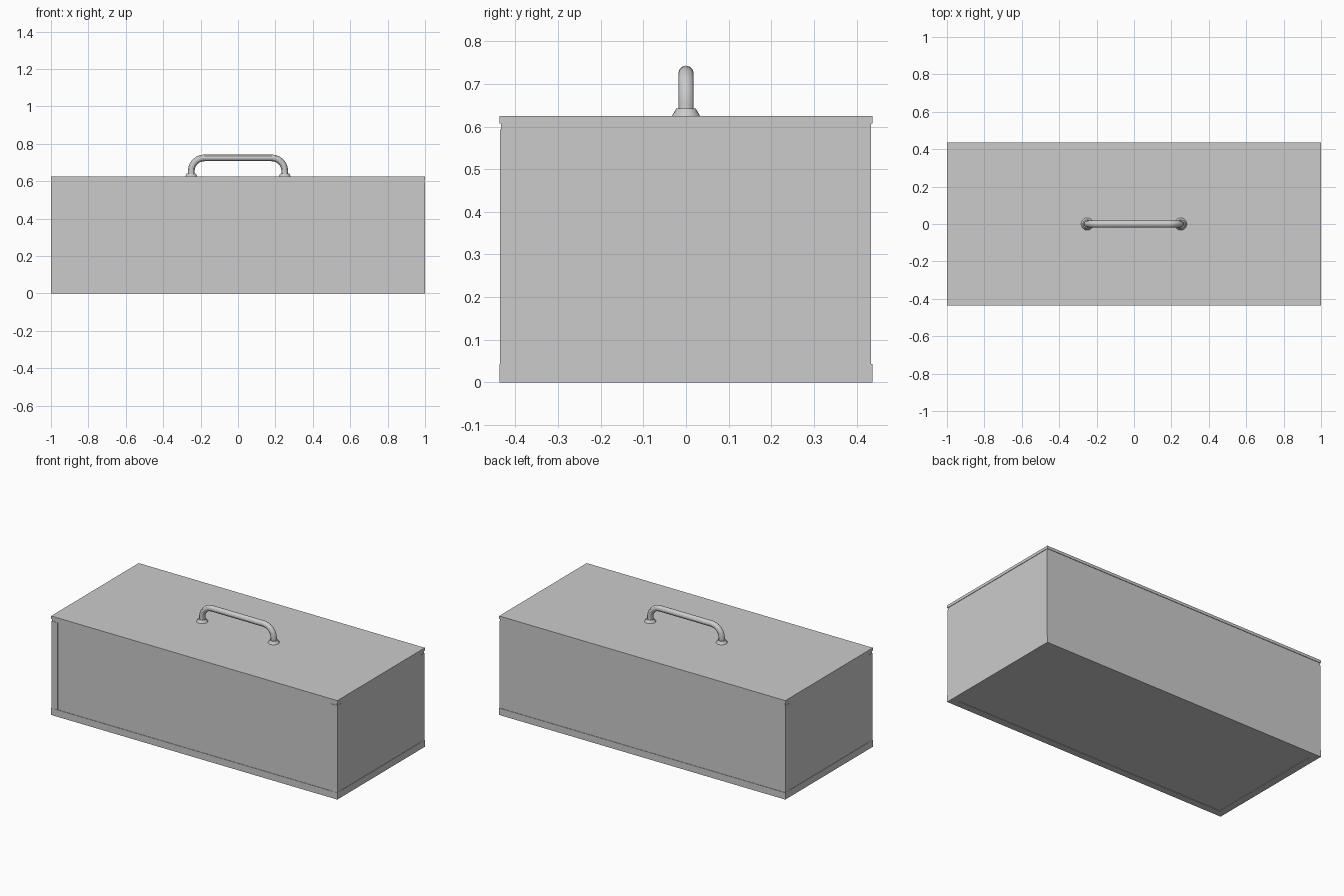
import bpy
from math import sin, cos, pi

if "Cube" in bpy.data.objects:
    bpy.data.objects.remove(bpy.data.objects["Cube"])

X, Y, H = 1.0, 0.437, 0.625   # outer half sizes and body height
STEP = 0.003                  # thickness of the folded sheet flanges
FL = 0.045                    # flange width


def box(name, lo, hi):
    bpy.ops.mesh.primitive_cube_add(size=1, location=[(a + b) / 2 for a, b in zip(lo, hi)])
    ob = bpy.context.object
    ob.name = name
    ob.scale = [b - a for a, b in zip(lo, hi)]
    bpy.ops.object.transform_apply(location=False, rotation=False, scale=True)
    return ob


# Inner sheet body; the back panel lies flush with the side flanges
box("body", (-X + STEP, -Y + STEP, STEP), (X - STEP, Y - STEP, H - 0.002))

# Lid with a short lip
box("lid", (-X, -Y, H - 0.018), (X, Y, H))

# Bottom tray rim
for s, side in ((-1, "left"), (1, "right")):
    xs = sorted((s * X, s * (X - FL)))
    box("rim_" + side, (xs[0], -Y, 0), (xs[1], Y, FL - 0.002))
for s, side in ((-1, "front"), (1, "back")):
    ys = sorted((s * Y, s * (Y - FL)))
    box("rim_" + side, (-X + FL, ys[0], 0), (X - FL, ys[1], FL - 0.002))

# Vertical corner flanges on the front and both ends
for s, side in ((-1, "left"), (1, "right")):
    xs = sorted((s * (X - 0.001), s * (X - FL)))
    box("front_corner_" + side, (xs[0], -Y + 0.001, FL - 0.002), (xs[1], -Y + FL, H - 0.032))
    box("back_corner_" + side, (xs[0], Y - FL, FL - 0.002), (xs[1], Y - STEP - 0.0005, H - 0.032))

# Handle bar: bent tube
R, LEG, TOP, TUBE = 0.07, 0.25, 0.725, 0.018
right = [(LEG - R + R * cos(a), 0, TOP - R + R * sin(a))
         for a in (i * pi / 12 for i in range(7))]
right = [(LEG, 0, H)] + right
path = right + [(-x, y, z) for x, y, z in reversed(right)]
cu = bpy.data.curves.new("handle_bar", "CURVE")
cu.dimensions = "3D"
cu.bevel_depth = TUBE
cu.bevel_resolution = 4
sp = cu.splines.new("POLY")
sp.points.add(len(path) - 1)
for p, co in zip(sp.points, path):
    p.co = (*co, 1)
bar = bpy.data.objects.new("handle_bar", cu)
bpy.context.collection.objects.link(bar)
bpy.ops.object.select_all(action="DESELECT")
bar.select_set(True)
bpy.context.view_layer.objects.active = bar
bpy.ops.object.convert(target="MESH")
bpy.ops.object.shade_smooth_by_angle()

# Handle feet: tapered collars
for s, side in ((-1, "left"), (1, "right")):
    bpy.ops.mesh.primitive_cone_add(vertices=16, radius1=0.033, radius2=0.023, depth=0.017,
                                    location=(s * LEG, 0, H + 0.0085))
    bpy.context.object.name = "handle_foot_" + side
    bpy.ops.object.shade_smooth_by_angle()
